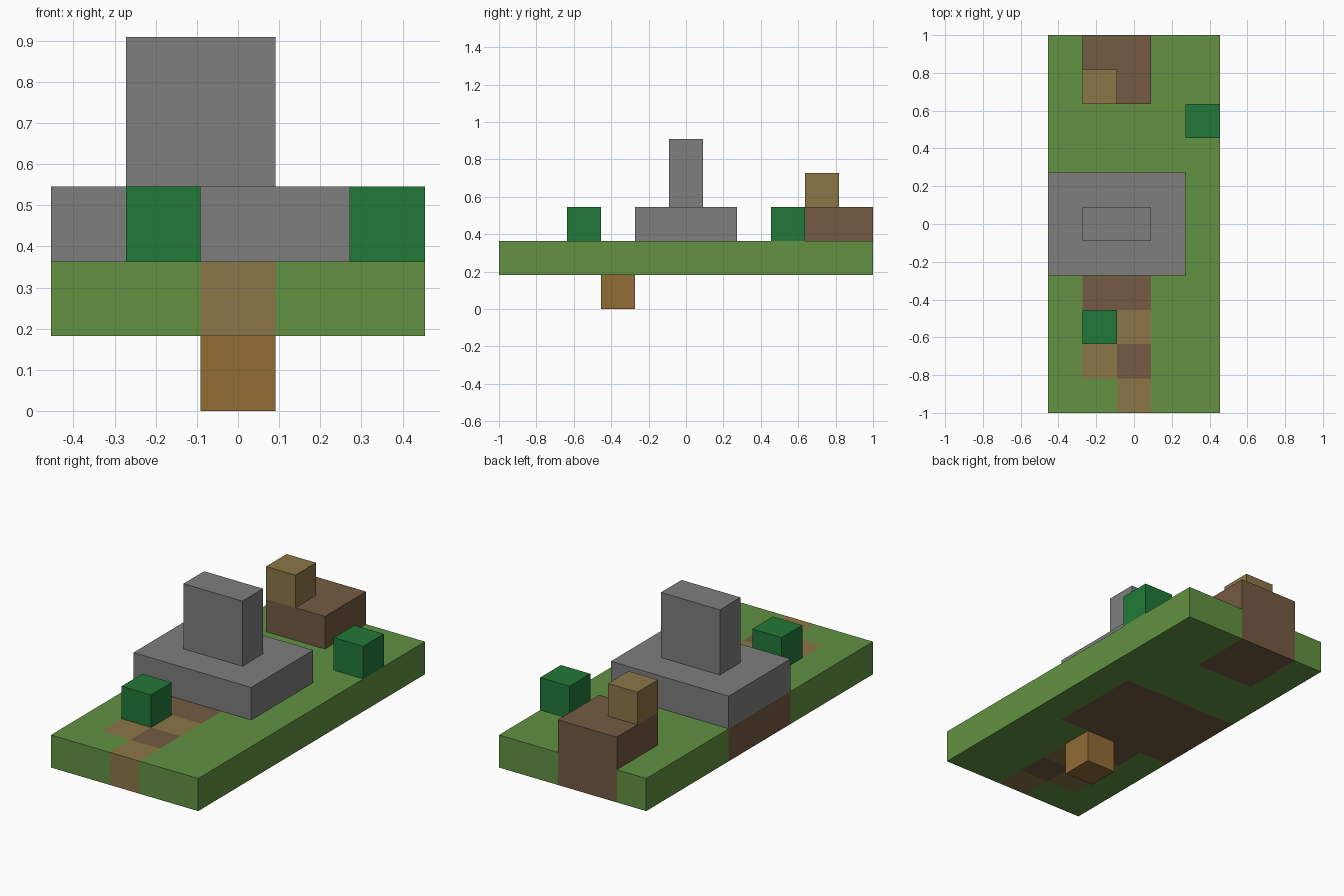
import bpy
import bmesh
from mathutils import Vector

default = bpy.data.objects.get("Cube")
if default:
    bpy.data.objects.remove(default, do_unlink=True)

U = 2 / 11                      # one block
NX, NY = 5, 11                  # ground size in blocks
ORIGIN = Vector((-NX * U / 2, -1, 0))


def material(name, rgb):
    linear = [((c / 255 + 0.055) / 1.055) ** 2.4 for c in rgb]
    mat = bpy.data.materials.new(name)
    mat.use_nodes = True
    mat.diffuse_color = (*linear, 1)
    mat.node_tree.nodes["Principled BSDF"].inputs["Base Color"].default_value = (*linear, 1)
    return mat


grass = material("grass_green", (98, 146, 66))
soil = material("soil_brown", (116, 91, 67))
sand = material("sand_tan", (140, 118, 72))
stone = material("stone_grey", (126, 126, 126))
leaf = material("leaf_green", (34, 121, 56))
wood = material("wood_orange_brown", (146, 108, 53))


def block(name, lo, size, mats, paint=None):
    """Box given in block units; paint(cell x, cell y) picks a material slot."""
    bm = bmesh.new()
    bmesh.ops.create_cube(bm, size=1)
    for v in bm.verts:
        v.co = ORIGIN + U * Vector([lo[k] + (v.co[k] + 0.5) * size[k] for k in range(3)])
    if paint:
        # Cut the box along the block grid, then colour each face by its cell
        for axis in (0, 1):
            normal = Vector((axis == 0, axis == 1, 0))
            for n in range(1, size[axis]):
                bmesh.ops.bisect_plane(bm, geom=bm.verts[:] + bm.edges[:] + bm.faces[:],
                                       plane_co=ORIGIN + normal * n * U, plane_no=normal)
        bm.normal_update()
        for f in bm.faces:
            p = (f.calc_center_median() - f.normal * U / 2 - ORIGIN) / U
            f.material_index = paint(int(p.x), int(p.y))
    mesh = bpy.data.meshes.new(name)
    bm.to_mesh(mesh)
    bm.free()
    for m in mats:
        mesh.materials.append(m)
    obj = bpy.data.objects.new(name, mesh)
    bpy.context.collection.objects.link(obj)
    return obj


def ground_paint(x, y):
    if (x, y) in {(2, 0), (1, 1), (1, 2), (2, 2)}:
        return 2                                    # sandy path
    under_slab = x < 4 and 4 <= y <= 6
    bare = x in (1, 2) and (y == 3 or y >= 9)
    return 1 if under_slab or bare or (x, y) == (2, 1) else 0


# Ground with its path, and the peg below it
block("ground", (0, 0, 1), (NX, NY, 1), [grass, soil, sand], ground_paint)
block("lower_peg", (2, 3, 0), (1, 1, 1), [wood])

# Stone monument
block("stone_slab", (0, 4, 2), (4, 3, 1), [stone])
block("stone_pillar", (1, 5, 3), (2, 1, 2), [stone])

# Mound with a small sandy block
block("soil_mound", (1, 9, 2), (2, 2, 1), [soil])
block("sand_block", (1, 9, 3), (1, 1, 1), [sand])

# Bushes
for name, x, y in (("front_bush", 1, 2), ("back_bush", 4, 8)):
    block(name, (x, y, 2), (1, 1, 1), [leaf])
